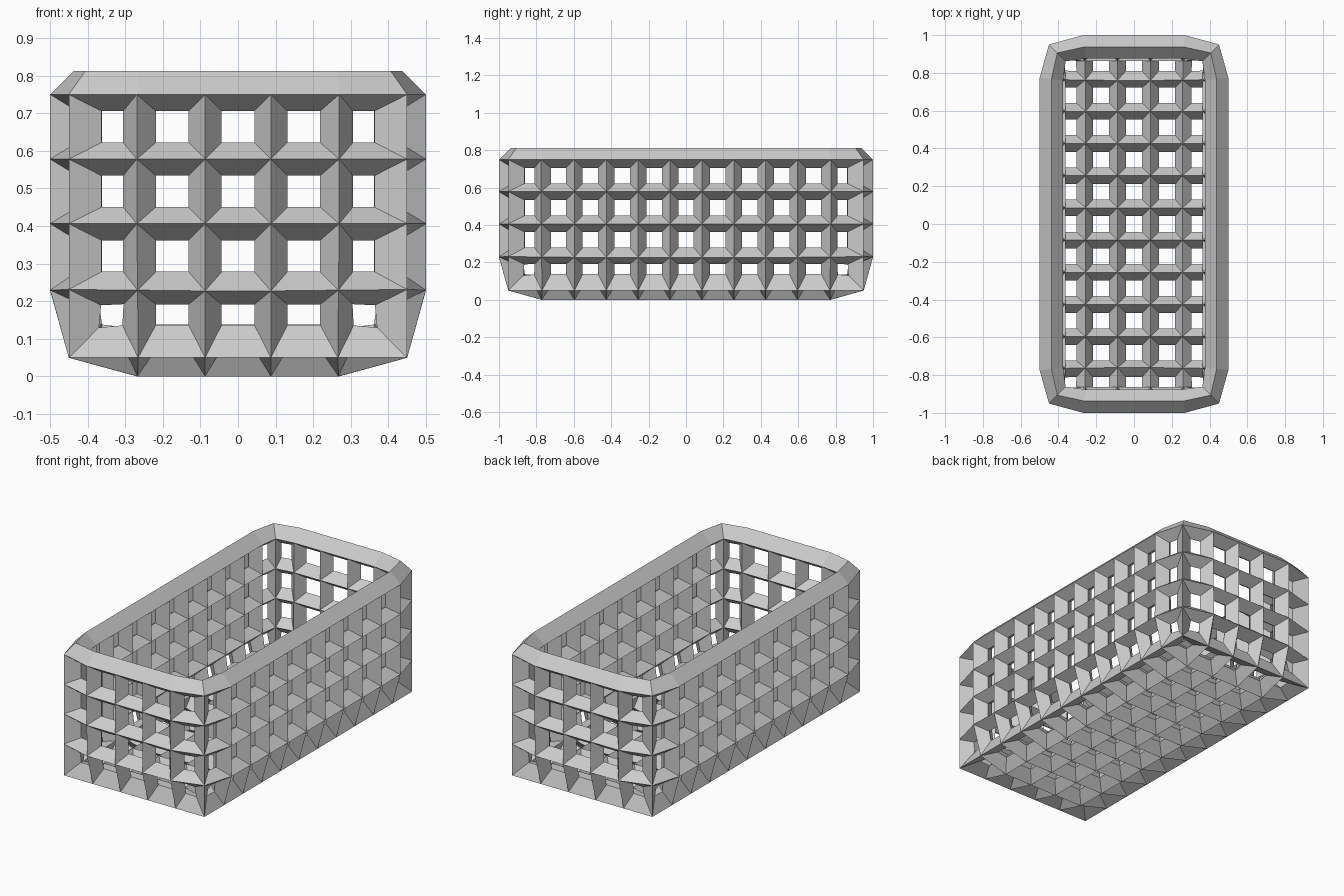
import bpy, bmesh

if "Cube" in bpy.data.objects:
    bpy.data.objects.remove(bpy.data.objects["Cube"])

N = (5, 11, 4)                       # cells along x, y, z
LO = (-0.4375, -0.9375, 0.0625)
HI = (0.4375, 0.9375, 0.75)
HALF = 0.0625                        # half thickness of the bars

bm = bmesh.new()
verts = {}


def vert(i, j, k):
    """Shared lattice vertex on the shell, pulled in at box edges and corners."""
    key = (i, j, k)
    if key not in verts:
        p = [LO[a] + (HI[a] - LO[a]) * key[a] / N[a] for a in range(3)]
        side = [(-1 if key[a] == 0 else 1 if key[a] == N[a] and a < 2 else 0) for a in range(3)]
        count = sum(map(abs, side))
        pull = {0: 0, 1: 0, 2: 0.0315, 3: 0.0236}[count]
        verts[key] = bm.verts.new([p[a] - side[a] * pull for a in range(3)])
    return verts[key]


# floor grid
for i in range(N[0]):
    for j in range(N[1]):
        bm.faces.new([vert(i, j, 0), vert(i, j + 1, 0), vert(i + 1, j + 1, 0), vert(i + 1, j, 0)])
# four wall grids, open at the top
for k in range(N[2]):
    for j in (0, N[1]):
        for i in range(N[0]):
            bm.faces.new([vert(i, j, k), vert(i + 1, j, k), vert(i + 1, j, k + 1), vert(i, j, k + 1)])
    for i in (0, N[0]):
        for j in range(N[1]):
            bm.faces.new([vert(i, j, k), vert(i, j + 1, k), vert(i, j + 1, k + 1), vert(i, j, k + 1)])
bmesh.ops.recalc_face_normals(bm, faces=bm.faces)

mesh = bpy.data.meshes.new("lattice_basket")
bm.to_mesh(mesh)
bm.free()
basket = bpy.data.objects.new("lattice_basket", mesh)
bpy.context.collection.objects.link(basket)

# diamond-section bars along every grid edge
wire = basket.modifiers.new("bars", 'WIREFRAME')
wire.thickness = HALF * 2
wire.offset = 0
wire.use_even_offset = False
wire.use_relative_offset = False
wire.use_boundary = True
wire.use_replace = True
